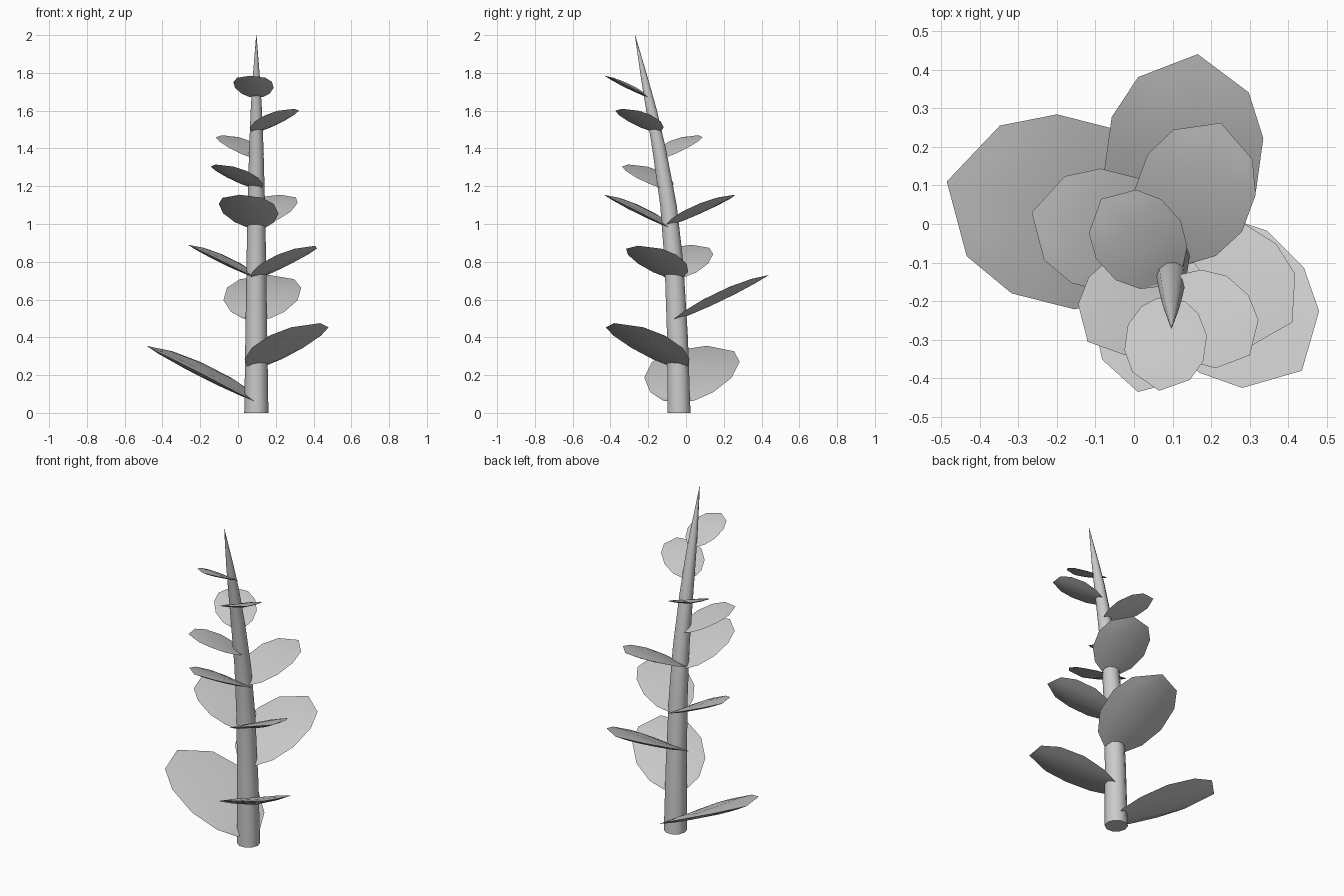
import bpy, bmesh, math
from mathutils import Vector

if "Cube" in bpy.data.objects:
    bpy.data.objects.remove(bpy.data.objects["Cube"])

# stem path: (z, y, radius)
STEM_X = 0.097
STEM = [(0, -.037, .064), (.4, -.045, .058), (.8, -.064, .052), (1.1, -.093, .046),
        (1.4, -.143, .038), (1.6, -.182, .030), (1.75, -.215, .021), (2.0, -.27, .001)]


def finish(bm, name):
    bmesh.ops.remove_doubles(bm, verts=bm.verts, dist=1e-5)
    bmesh.ops.recalc_face_normals(bm, faces=bm.faces)
    me = bpy.data.meshes.new(name)
    bm.to_mesh(me)
    bm.free()
    ob = bpy.data.objects.new(name, me)
    bpy.context.collection.objects.link(ob)
    bpy.ops.object.select_all(action='DESELECT')
    ob.select_set(True)
    bpy.context.view_layer.objects.active = ob
    bpy.ops.object.shade_smooth_by_angle(angle=math.radians(40))
    return ob


def stem_y(z):
    for (z0, y0, _), (z1, y1, _) in zip(STEM, STEM[1:]):
        if z0 <= z <= z1:
            return y0 + (y1 - y0) * (z - z0) / (z1 - z0)


# tapered, leaning stem
def make_stem(sides=10):
    bm = bmesh.new()
    rings = []
    for z, y, r in STEM:
        rings.append([bm.verts.new((STEM_X + r * math.cos(a), y + r * math.sin(a), z))
                      for a in (2 * math.pi * i / sides for i in range(sides))])
    for lo, hi in zip(rings, rings[1:]):
        for i in range(sides):
            j = (i + 1) % sides
            bm.faces.new((lo[i], lo[j], hi[j], hi[i]))
    bm.faces.new(rings[0][::-1])
    bm.faces.new(rings[-1])
    finish(bm, "stem")


# leaf outline: (fraction of length, fraction of half width, fraction of thickness)
OUTLINE = [(0, .35, 0), (.12, .72, .55), (.35, 1, 1), (.63, 1, 1), (.85, .73, .55)]
COLUMNS = (-1, -.6, 0, .6, 1)


# plump, lens-like leaf: a lower and an upper skin meeting along the rim
def make_leaf(name, base_z, tip):
    base = Vector((STEM_X, stem_y(base_z), base_z))
    axis = Vector(tip) - base
    length = axis.length
    side = Vector((-axis.y, axis.x, 0)).normalized()
    up = axis.normalized().cross(side)
    half = .015 + .335 * length
    bm = bmesh.new()
    for bulge in (-.12, .08):
        rows = []
        for t, w, thick in OUTLINE:
            mid = base + axis * t + up * (.08 * length * t * (1 - t))   # slight arch
            rows.append([bm.verts.new(mid + side * (half * w * s)
                                      + up * half * (.06 * w * abs(s) + bulge * thick * (1 - s * s)))
                         for s in COLUMNS])
        end = bm.verts.new(tip)
        for i in range(len(COLUMNS) - 1):
            for a, b in zip(rows, rows[1:]):
                # the two skins share the base edge
                bm.faces.new((a[i], a[i + 1], b[i + 1], b[i]))
            bm.faces.new((rows[-1][i], rows[-1][i + 1], end))
    finish(bm, name)


make_stem()

# leaves spiralling up the stem: base height, tip position
LEAVES = [(.06, (-.485, .11, .355)), (.245, (.435, -.38, .475)), (.495, (.165, .44, .73)),
          (.715, (-.265, .03, .89)), (.715, (.41, -.255, .885)), (.98, (.01, -.435, 1.155)),
          (.995, (.225, .262, 1.155)), (1.19, (-.12, -.305, 1.315)),
          (1.35, (-.085, .065, 1.47)), (1.49, (.30, -.34, 1.61)), (1.67, (.065, -.432, 1.785))]
for n, (z, tip) in enumerate(LEAVES, 1):
    make_leaf(f"leaf_{n}", z, tip)
